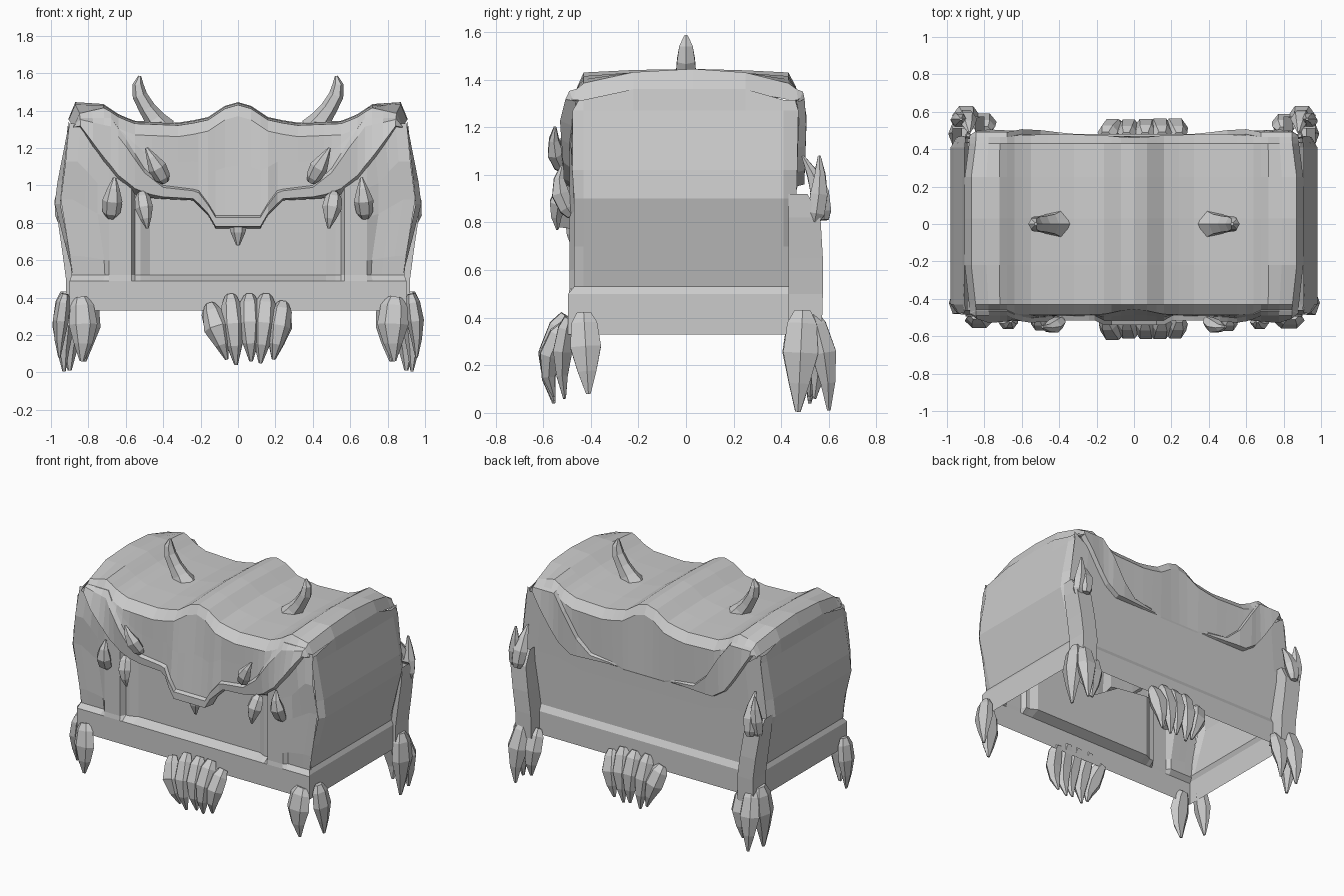
import bpy, bmesh, math, random
from mathutils import Vector

if "Cube" in bpy.data.objects:
    bpy.data.objects.remove(bpy.data.objects["Cube"])
random.seed(4)


def interp(table, v):
    if v <= table[0][0]:
        return table[0][1]
    for (a, fa), (b, fb) in zip(table, table[1:]):
        if v <= b:
            return fa + (fb - fa) * (v - a) / (b - a)
    return table[-1][1]


def finish(name, bm):
    bmesh.ops.remove_doubles(bm, verts=bm.verts, dist=0.0005)
    bmesh.ops.recalc_face_normals(bm, faces=bm.faces)
    me = bpy.data.meshes.new(name)
    bm.to_mesh(me)
    bm.free()
    ob = bpy.data.objects.new(name, me)
    bpy.context.collection.objects.link(ob)
    return ob


def sheet(name, rows):
    bm = bmesh.new()
    vs = [[bm.verts.new(p) for p in r] for r in rows]
    for a, b in zip(vs, vs[1:]):
        for i in range(len(a) - 1):
            bm.faces.new((a[i], a[i + 1], b[i + 1], b[i]))
    return finish(name, bm)


def spike(bm, pts, depth=1.0, sides=6):
    """Tapered tube through (x, y, z, radius) points."""
    P = [Vector(p[:3]) for p in pts]
    rings = []
    for i, p in enumerate(P):
        t = (P[min(i + 1, len(P) - 1)] - P[max(i - 1, 0)]).normalized()
        a = t.cross(Vector((0, 1, 0))).normalized()
        b = a.cross(t)
        r = pts[i][3]
        rings.append([bm.verts.new(p + a * r * math.cos(k * math.tau / sides)
                      + b * r * depth * math.sin(k * math.tau / sides)) for k in range(sides)])
    for q, w in zip(rings, rings[1:]):
        for k in range(sides):
            bm.faces.new((q[k], q[(k + 1) % sides], w[(k + 1) % sides], w[k]))
    bm.faces.new(rings[0])
    bm.faces.new(rings[-1])


def claw(bm, top, tip, r, out=(0, 0), depth=1.0):
    """Fat claw bulging in the (x, y) direction 'out'."""
    a, b, o = Vector(top), Vector(tip), Vector((out[0], out[1], 0))
    pts = []
    for f, s, k in ((0, .5, 0), (.13, .85, .5), (.42, 1, 1), (.72, .6, .8), (1, .15, 0)):
        j = r * (1 + random.uniform(-.08, .08))
        pts.append((*(a.lerp(b, f) + o * k), j * s))
    spike(bm, pts, depth)


# Silhouette curves of the chest
TOP = [(0, 1.43), (.07, 1.41), (.16, 1.35), (.3, 1.32), (.55, 1.33), (.63, 1.36), (.72, 1.42), (.87, 1.43), (.905, 1.36)]
LIP = [(0, .77), (.12, .77), (.15, .83), (.21, .89), (.24, .92), (.45, .93), (.55, .95), (.64, 1.01), (.78, 1.19), (.87, 1.31), (.905, 1.31)]
BAND = [(0, .84), (.12, .84), (.2, .97), (.24, .98), (.4, 1.0), (.5, 1.09), (.6, 1.25), (.68, 1.36), (.87, 1.36)]
SIDE = [(.33, .9), (.5, .9), (.53, .885), (.9, .98), (1.02, .965), (1.3, .91), (1.36, .905)]
CHAMFER = [(.53, 0), (.7, .02), (.9, .03), (1.1, .025), (1.3, .005)]
FRONT = [(.9, -.47), (1.2, -.49), (1.3, -.47), (1.42, -.43)]
BACK = [(.5, .455), (.95, .465), (1.25, .475), (1.42, .45)]


def corner(z):
    return interp(SIDE, z) - interp(CHAMFER, z)


# Lid: lofted across x, with raised rims sweeping down from the corners
half = [0, .07, .12, .16, .21, .24, .32, .4, .46, .5, .55, .6, .64, .68, .72, .79, .87, .905]
rows = []
for x in [-v for v in half[:0:-1]] + half:
    ax = abs(x)
    t, l = interp(TOP, ax), interp(LIP, ax)
    drop = interp([(.7, 0), (.87, .045)], ax)
    tf = t - drop
    u = max(l + .005, min(interp(BAND, ax), tf - .025))
    edge = ax > .88
    nose = .03 if ax < .2 else 0
    out = .01 if edge else .04
    lb = max(l, .95)
    ub = max(u, lb + .004)
    rim = out * .8 * min(1, max(0, (ax - .15) / .35))
    f, g = (lambda z: interp(FRONT, z)), (lambda z: interp(BACK, z))
    e = (u - l) * .15
    crown = 0 if edge else .015
    m = max(u, tf - .06)
    prof = [(f(l) + .02, l), (f(l) - out - nose, l + e), (f(u) - out - nose, u - e), (f(u) - .015 - nose, u),
            ((f(u) + f(m)) / 2 - .012 - nose / 2, (u + m) / 2), (f(m) - .01, m), (f(1.42), tf),
            (-.22, t + crown * .7 - drop * .2), (.03, t + crown), (.25, t + crown * .6 - drop * .2), (.43, tf)]
    mb = max(ub, tf - .06)
    prof += [(g(mb) + .005, mb), (g(ub) + .005, ub), (g(ub) + rim, ub - .01), (g(lb) + rim, lb + .01), (g(lb) - .005, lb)]
    rows.append([(x - math.copysign(drop * abs(y) * 1.2, x) * (abs(y) > .3), y, z) for y, z in prof])
sheet("lid", rows)

# Front wall with recessed panel and two posts
cols = [0, .22, .47, .52, .55, .57, .69, .72, .78, .84, .9]
rows = []
for x in [-v for v in cols[:0:-1]] + cols:
    ax = abs(x)
    top = min(1.33, interp(LIP, ax * 1.03) + .035)
    zs = [.33, .49, .52] + [.52 + (top - .52) * k / 4 for k in (.5, 2, 3, 4)]
    row = []
    for i, z in enumerate(zs):
        y = -.495
        if i > 1:
            y = -.43 if ax <= .47 else -.455 if ax < .57 else -.49 if ax < .7 else -.465
        if i > 2 and ax > .71:
            y = interp(FRONT, z)
        row.append((x / .9 * corner(z) if ax > .71 else x, y, z))
    rows.append(row)
sheet("front_wall", rows)

# Back wall with a base ledge
rows = []
for x in [v * s for s, vs in ((-1, (.9, .78, .64, .45, .2)), (1, (0, .2, .45, .64, .78, .9))) for v in vs]:
    top = max(.97, min(1.33, interp(LIP, abs(x) * 1.03) + .02))
    zs = [.33, .49, .53, .7, .9 if top > 1 else .85, top]
    rows.append([(x / .9 * corner(z), .48 if z < .5 else interp(BACK, z), z) for z in zs])
sheet("back_wall", rows)

# End walls: bulging panel with chamfered vertical edges
for s, side in ((1, "right"), (-1, "left")):
    rows = []
    for z in (.33, .5, .53, .7, .9, 1.02, 1.27, 1.36):
        x = interp(SIDE, z)
        yf = -.495 if z < .51 else interp(FRONT, z)
        yb = .48 if z < .51 else interp(BACK, z)
        zc = min(z, 1.315)
        rows.append([(s * corner(z), yf, zc)] + [(s * x, y, zc if abs(y) > .3 else z) for y in (-.43, -.22, .03, .25, .41)]
                    + [(s * corner(z), yb, zc)])
    sheet(side + "_end_wall", rows)

for s, side in ((1, "right"), (-1, "left")):
    # Horn on the lid
    bm = bmesh.new()
    spike(bm, [(s * .41, 0, 1.3, .08), (s * .445, 0, 1.355, .055), (s * .485, 0, 1.41, .045), (s * .525, 0, 1.48, .04),
               (s * .535, 0, 1.54, .03), (s * .525, 0, 1.585, .008)], 1.1)
    finish(side + "_horn", bm)

    # Fangs along the front rim
    bm = bmesh.new()
    claw(bm, (s * .39, -.51, 1.02), (s * .49, -.55, 1.2), .05, (0, -.02), .8)
    claw(bm, (s * .515, -.5, .96), (s * .485, -.54, .77), .05, (0, -.02), .8)
    claw(bm, (s * .68, -.48, .83), (s * .66, -.52, 1.04), .055, (0, -.03), .8)
    finish(side + "_front_fangs", bm)

    # Front corner claws
    bm = bmesh.new()
    claw(bm, (s * .84, -.49, .4), (s * .835, -.51, .06), .08, (s * -.01, -.02), .55)
    claw(bm, (s * .925, -.43, .42), (s * .955, -.41, .08), .045, (s * .01, 0), 1.6)
    finish(side + "_front_foot", bm)

    # Back corner claws
    bm = bmesh.new()
    claw(bm, (s * .92, .49, .43), (s * .93, .47, .005), .055, (s * .01, 0), 1.5)
    claw(bm, (s * .88, .53, .42), (s * .9, .6, .01), .07, (s * .01, .02), .8)
    claw(bm, (s * .8, .5, .38), (s * .82, .54, .06), .07, (0, .03), .7)
    finish(side + "_back_foot", bm)

    # Back corner post and the claws gripping its top
    sheet(side + "_back_post", [[(s * x, y, z) for x, y in ((x0, .44), (x0, yo), (x0 + .12, yo), (x0 + .12, .43), (x0, .44))]
          for x0, yo, z in ((.8, .57, .33), (.8, .575, .5), (.82, .575, .65), (.845, .565, .82), (.85, .51, .92))])
    bm = bmesh.new()
    claw(bm, (s * .9, .58, .81), (s * .88, .49, 1.08), .055, (0, .02), .8)
    claw(bm, (s * .94, .54, .8), (s * .925, .56, 1.08), .05, (0, .01), .9)
    finish(side + "_post_claws", bm)

# Centre claw clusters, front and back
for s, name, y, n in ((-1, "front", .505, .045), (1, "back", .47, .025)):
    bm = bmesh.new()
    for a, b, h, lo in ((-.15, -.06, .36, .07), (-.04, -.01, .41, .04), (.06, .07, .41, .06), (.15, .12, .41, .05), (.24, .19, .37, .07)):
        claw(bm, (a, s * y, h), (b, s * (y + .05), lo), .066, (0, s * n), .8)
    finish(name + "_centre_claws", bm)

# Small tooth under the nose
bm = bmesh.new()
spike(bm, [(0, -.48, .8, .05), (0, -.48, .75, .04), (0, -.47, .68, .01)], .6)
finish("nose_tooth", bm)
